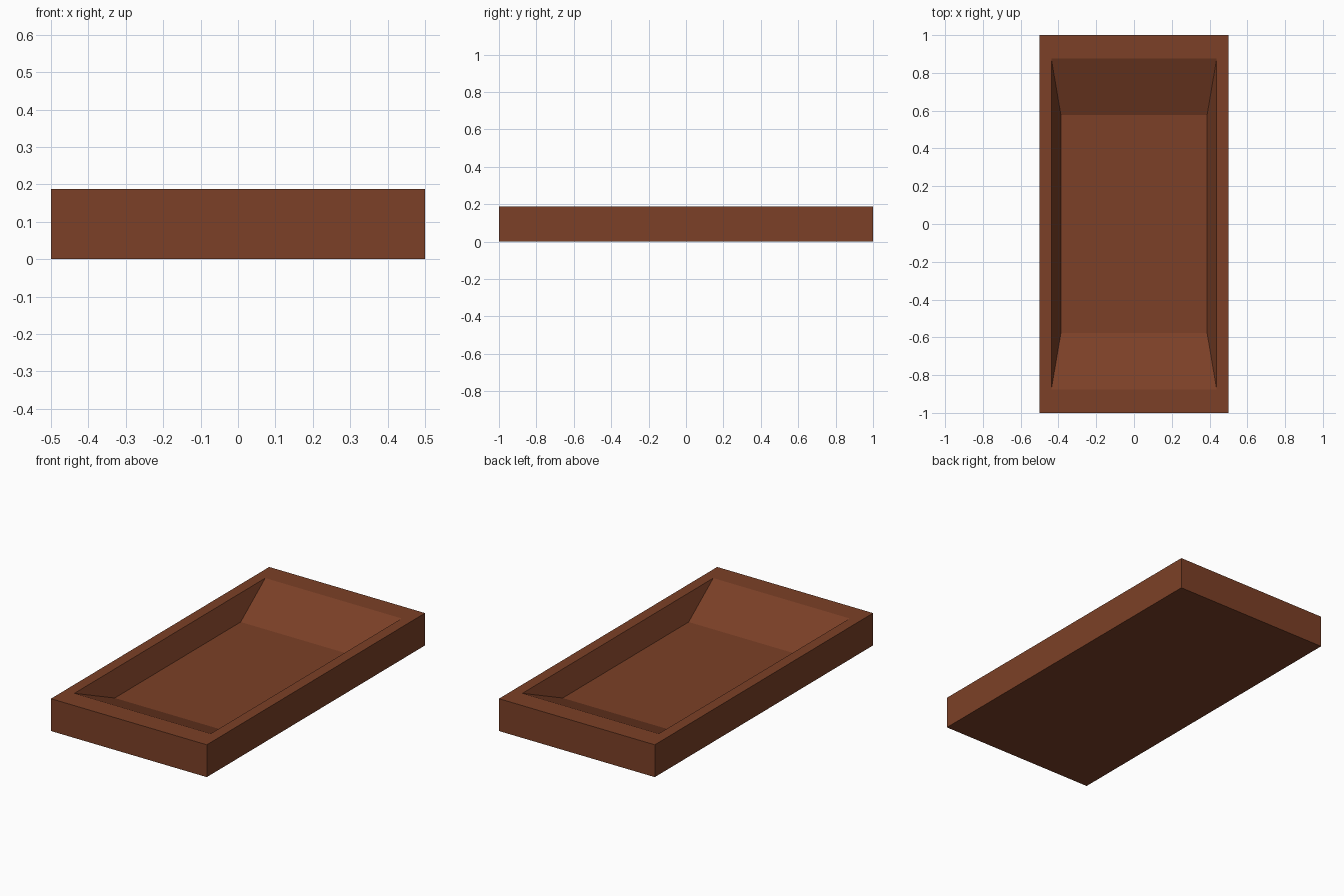
import bpy
import bmesh

cube = bpy.data.objects.get("Cube")
if cube:
    bpy.data.objects.remove(cube)

# Brown wood material
color = (0.2, 0.051, 0.02, 1.0)
wood = bpy.data.materials.new("brown_wood")
wood.use_nodes = True
wood.diffuse_color = color
bsdf = wood.node_tree.nodes["Principled BSDF"]
bsdf.inputs["Base Color"].default_value = color
bsdf.inputs["Roughness"].default_value = 0.8

HEIGHT, FLOOR = 0.1875, 0.06


def ring(bm, x, y, z):
    """Rectangular loop of four vertices, half sizes x and y, at height z."""
    return [bm.verts.new((sx * x, sy * y, z))
            for sx, sy in ((-1, -1), (1, -1), (1, 1), (-1, 1))]


# Tray: outer base, outer rim, inner rim and sunken floor, joined in order
bm = bmesh.new()
rings = [ring(bm, 0.5, 1.0, 0.0),
         ring(bm, 0.5, 1.0, HEIGHT),
         ring(bm, 0.4375, 0.875, HEIGHT),
         ring(bm, 0.387, 0.577, FLOOR)]
for low, high in zip(rings, rings[1:]):
    for i in range(4):
        j = (i + 1) % 4
        bm.faces.new((low[i], low[j], high[j], high[i]))

# Underside and tray floor
bm.faces.new(rings[0][::-1])
bm.faces.new(rings[-1])
bmesh.ops.recalc_face_normals(bm, faces=bm.faces)

mesh = bpy.data.meshes.new("tray")
bm.to_mesh(mesh)
bm.free()
mesh.materials.append(wood)
tray = bpy.data.objects.new("tray", mesh)
bpy.context.collection.objects.link(tray)
